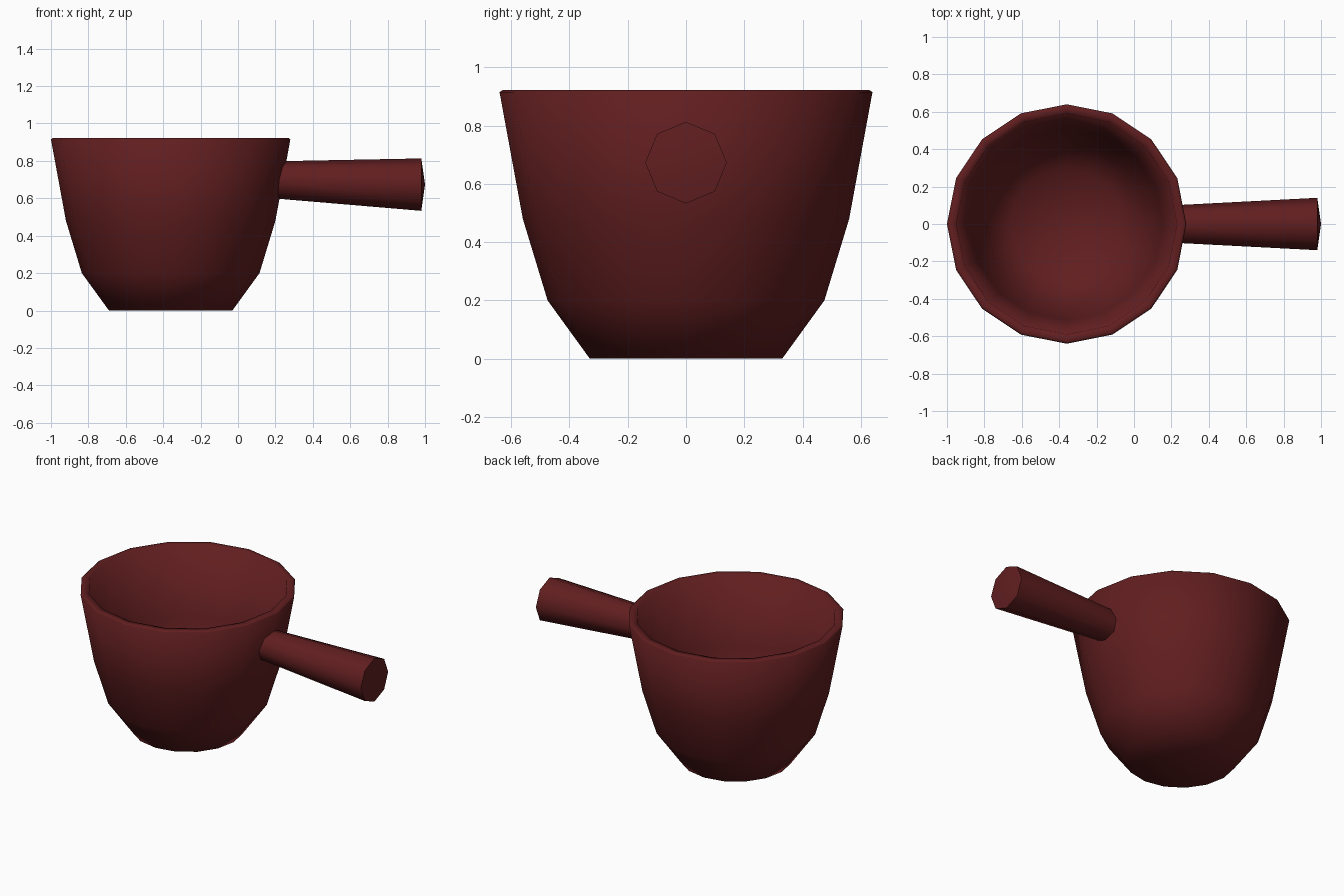
import bpy, bmesh, math
from mathutils import Vector

if "Cube" in bpy.data.objects:
    bpy.data.objects.remove(bpy.data.objects["Cube"])

mat = bpy.data.materials.new("dark_red")
mat.diffuse_color = (0.12, 0.013, 0.014, 1)
mat.use_nodes = True
mat.node_tree.nodes["Principled BSDF"].inputs["Base Color"].default_value = mat.diffuse_color


def lathe(name, rings, sides, axis, smooth_angle):
    """Skin rings of (centre, radius) around an axis; radius 0 is a pole."""
    bm = bmesh.new()
    loops = []
    for c, r in rings:
        if r == 0:
            loops.append([bm.verts.new(c)])
            continue
        loop = []
        for i in range(sides):
            a = 2 * math.pi * i / sides
            u, v = r * math.cos(a), r * math.sin(a)
            off = (u, v, 0) if axis == "z" else (0, u, v)
            loop.append(bm.verts.new(Vector(c) + Vector(off)))
        loops.append(loop)
    for a, b in zip(loops, loops[1:]):
        for i in range(sides):
            j = (i + 1) % sides
            quad = [a[i % len(a)], a[j % len(a)], b[j % len(b)], b[i % len(b)]]
            bm.faces.new(list(dict.fromkeys(quad)))
    bmesh.ops.recalc_face_normals(bm, faces=bm.faces)
    me = bpy.data.meshes.new(name)
    bm.to_mesh(me)
    bm.free()
    ob = bpy.data.objects.new(name, me)
    bpy.context.collection.objects.link(ob)
    me.materials.append(mat)
    bpy.ops.object.select_all(action="DESELECT")
    ob.select_set(True)
    bpy.context.view_layer.objects.active = ob
    bpy.ops.object.shade_smooth_by_angle(angle=math.radians(smooth_angle))
    return ob


# Cup: outer wall up, over the rim, down the inside to the floor
cup_profile = [(0, 0), (0.33, 0), (0.475, 0.20), (0.56, 0.48), (0.64, 0.915),
               (0.63, 0.922), (0.59, 0.92), (0.515, 0.49), (0.435, 0.23),
               (0.30, 0.06), (0, 0.06)]
lathe("cup", [((-0.36, 0, z), r) for r, z in cup_profile], 16, "z", 80)

# Handle: flared eight-sided bar with a shallow pointed end
handle_rings = [((0.21, 0, 0.698), 0), ((0.21, 0, 0.698), 0.10),
                ((0.98, 0, 0.673), 0.14), ((1.0, 0, 0.675), 0)]
lathe("handle", handle_rings, 8, "x", 60)
